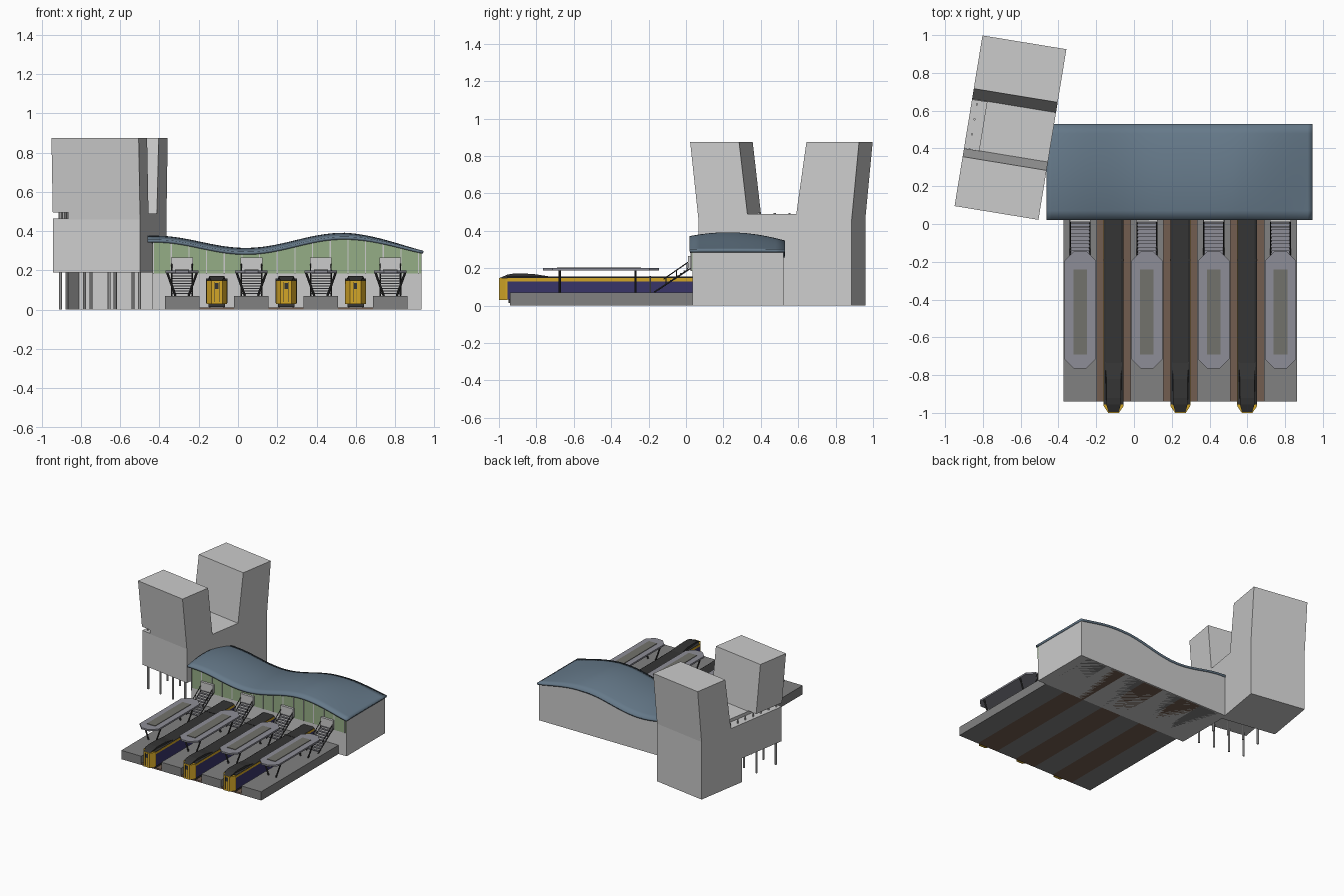
import bpy, bmesh, math
from mathutils import Matrix, Vector

if "Cube" in bpy.data.objects:
    bpy.data.objects.remove(bpy.data.objects["Cube"])


def material(name, r, g, b):
    m = bpy.data.materials.new(name)
    m.diffuse_color = (r, g, b, 1)
    m.use_nodes = True
    m.node_tree.nodes["Principled BSDF"].inputs["Base Color"].default_value = m.diffuse_color
    return m


BLUE_ROOF = material("slate_blue", 0.13, 0.19, 0.25)
GLASS = material("green_glass", 0.30, 0.42, 0.24)
YELLOW = material("train_yellow", 0.65, 0.38, 0.02)
NAVY = material("train_navy", 0.04, 0.035, 0.14)
DARK = material("dark_metal", 0.035, 0.035, 0.035)
PAVING = material("paving", 0.22, 0.22, 0.22)
BALLAST = material("ballast", 0.17, 0.11, 0.08)
CANOPY = material("canopy_grey", 0.27, 0.27, 0.31)
SKYLIGHT = material("skylight", 0.17, 0.17, 0.15)


def finish(name, bm, mat=None, matrix=None):
    bmesh.ops.recalc_face_normals(bm, faces=bm.faces)
    if matrix is not None:
        bm.transform(matrix)
    me = bpy.data.meshes.new(name)
    bm.to_mesh(me)
    bm.free()
    if mat:
        me.materials.append(mat)
    ob = bpy.data.objects.new(name, me)
    bpy.context.collection.objects.link(ob)
    return ob


def prism(name, pts, axis, a, b, mat=None, matrix=None):
    """Extrude a 2D outline along an axis from a to b."""
    place = {'x': lambda p, t: (t, p[0], p[1]),
             'y': lambda p, t: (p[0], t, p[1]),
             'z': lambda p, t: (p[0], p[1], t)}[axis]
    bm = bmesh.new()
    lo = [bm.verts.new(place(p, a)) for p in pts]
    hi = [bm.verts.new(place(p, b)) for p in pts]
    bm.faces.new(lo)
    bm.faces.new(hi)
    n = len(pts)
    for i in range(n):
        j = (i + 1) % n
        bm.faces.new((lo[i], lo[j], hi[j], hi[i]))
    return finish(name, bm, mat, matrix)


def box(name, x0, x1, y0, y1, z0, z1, mat=None, matrix=None):
    return prism(name, [(x0, y0), (x1, y0), (x1, y1), (x0, y1)], 'z', z0, z1, mat, matrix)


def rod(name, p, q, r, mat=None, matrix=None, sides=8):
    p, q = Vector(p), Vector(q)
    d = q - p
    m = Matrix.Translation((p + q) / 2) @ d.to_track_quat('Z', 'Y').to_matrix().to_4x4()
    bm = bmesh.new()
    bmesh.ops.create_cone(bm, cap_ends=True, segments=sides, radius1=r, radius2=r,
                          depth=d.length, matrix=m)
    return finish(name, bm, mat, matrix)


# Twin-topped tower, turned slightly from the station
T = Matrix.Translation((-0.95, 0.095, 0)) @ Matrix.Rotation(math.radians(-9.3), 4, 'Z')
side = [(.045, .19), (.455, .19), (.455, 0), (.875, 0), (.875, .46), (.915, .875),
        (.63, .875), (.575, .49), (.31, .49), (.265, .875), (0, .875), (.045, .46)]
tower = prism("tower", side, 'x', 0, .45, None, T)
cutter = box("slot_cutter", -.05, .08, -.05, .57, .465, .495, None, T)
cutter.hide_render = True
mod = tower.modifiers.new("slot", 'BOOLEAN')
mod.operation, mod.solver, mod.object = 'DIFFERENCE', 'EXACT', cutter
bpy.context.view_layer.objects.active = tower
bpy.ops.object.modifier_apply(modifier=mod.name)
bpy.data.objects.remove(cutter)

# Undercroft stays open toward the front piles
bm = bmesh.new()
bm.from_mesh(tower.data)
gone = [f for f in bm.faces if f.normal.y < -.9 and f.calc_center_median().z < .15]
bmesh.ops.delete(bm, geom=gone, context='FACES')
bm.to_mesh(tower.data)
bm.free()

# Piles under the front wing, and short posts in the slot
for i in range(4):
    for v in (.07, .27):
        u = .035 + .125 * i
        rod("tower_pile", (u, v, 0), (u, v, .19), .008, None, T)
for i in range(7):
    v = .07 + .08 * i
    rod("slot_post", (.03, v, .465), (.03, v, .495), .006, None, T)
    if v < .3:
        rod("slot_post", (.06, v, .465), (.06, v, .495), .006, None, T)

# Wavy roof: a cosine curve along x, gently arched across y
KEYS = [(-.42, .357), (.04, .295), (.54, .372), (1.15, .275)]


def wave(x):
    x = max(x, KEYS[0][0])
    for (x0, z0), (x1, z1) in zip(KEYS, KEYS[1:]):
        if x <= x1:
            return z0 + (z1 - z0) * (.5 - .5 * math.cos(math.pi * (x - x0) / (x1 - x0)))


def arch(x, t):
    fade = min(1, max(0, (.945 - x) / .4))
    return (.1 * t - .125 * t * t) * fade


NX, NY = 56, 10
bm = bmesh.new()
grid = []
for i in range(NX + 1):
    x = -.462 + 1.407 * i / NX
    grid.append([bm.verts.new((x, .02 + .51 * j / NY, wave(x) + arch(x, j / NY)))
                 for j in range(NY + 1)])
for i in range(NX):
    for j in range(NY):
        bm.faces.new((grid[i][j], grid[i + 1][j], grid[i + 1][j + 1], grid[i][j + 1]))
roof = finish("wavy_roof", bm, BLUE_ROOF)
if roof.data.polygons[0].normal.z < 0:
    roof.data.flip_normals()
sol = roof.modifiers.new("thickness", 'SOLIDIFY')
sol.thickness, sol.offset = .015, -1
bpy.context.view_layer.objects.active = roof
roof.select_set(True)
bpy.ops.object.shade_smooth_by_angle()
roof.select_set(False)

# Station hall, its top following the roof
xs = [-.435 + 1.37 * i / 40 for i in range(41)]
top = [(x, wave(x) - .012) for x in reversed(xs)]
hall = prism("station_hall", [(xs[0], 0), (xs[-1], 0)] + top, 'y', .035, .52)
for v in hall.data.vertices:
    if v.co.y > .5 and v.co.z > .1:
        v.co.z += arch(v.co.x, 1)

# Green glazed band with mullions
prism("glazed_front", [(xs[0], .185), (xs[-1], .185)] + top, 'y', .029, .036, GLASS)
for i in range(16):
    x = -.43 + .09 * i
    box("mullion", x - .003, x + .003, .025, .031, .185, wave(x) - .012)


def platform(c):
    box("platform", c - .088, c + .088, -.94, .51, 0, .07, PAVING)
    # Canopy with chamfered ends and a skylight strip
    y0, y1, w, k = -.765, -.145, .083, .05
    plan = [(c - w + k, y0), (c + w - k, y0), (c + w, y0 + k), (c + w, y1 - k),
            (c + w - k, y1), (c - w + k, y1), (c - w, y1 - k), (c - w, y0 + k)]
    prism("canopy", plan, 'z', .187, .2, CANOPY)
    box("canopy_skylight", c - .036, c + .036, -.69, -.24, .199, .204, SKYLIGHT)
    for y in (-.675, -.27):
        for s in (-1, 1):
            rod("canopy_leg", (c + s * .033, y, .07), (c + s * .076, y, .19), .006, DARK)
    # Open stair up to the hall door
    for i in range(10):
        t = i / 9
        y, z = -.16 + .165 * t, .08 + .115 * t
        box("stair_tread", c - .05, c + .05, y, y + .017, z, z + .005, CANOPY)
    for s in (-1, 1):
        x = c + s * .052
        rod("stair_stringer", (x, -.17, .072), (x, .025, .2), .004, DARK)
        rod("stair_rail", (x, -.12, .142), (x, .02, .238), .003, DARK)
        for t in (.1, .5, .9):
            y, z = -.12 + .14 * t, .142 + .096 * t
            rod("rail_post", (x, y, z - .037), (x, y, z), .0025, DARK)
    box("stair_door", c - .055, c + .055, .01, .036, .195, .265)


def train(c):
    box("track_bed", c - .09, c + .09, -.94, .51, 0, .012, BALLAST)
    for s in (-1, 1):
        box("rail", c + s * .036 - .004, c + s * .036 + .004, -.94, .035, .012, .02, DARK)
    w = .052
    box("bogies", c - .042, c + .042, -.95, .03, .015, .035, DARK)
    box("train_body", c - w, c + w, -.96, .034, .033, .13, NAVY)
    box("train_stripe", c - w - .001, c + w + .001, -.96, .034, .13, .148, YELLOW)
    nose = [(c - .028, -1), (c + .028, -1), (c + w, -.965), (c + w + .001, -.955),
            (c - w - .001, -.955), (c - w, -.965)]
    prism("train_nose", nose, 'z', .03, .148, YELLOW)
    arc = [(c - w, .146), (c + w, .146), (c + w, .15), (c + .04, .157),
           (c - .04, .157), (c - w, .15)]
    prism("train_roof", arc, 'y', -.955, .034, DARK)
    # Raised cab fairing, narrowed toward the nose
    hump = [(-.998, .147), (-.955, .166), (-.92, .172), (-.82, .17), (-.73, .156), (-.73, .147)]
    cab = prism("cab_fairing", hump, 'x', c - .045, c + .045, DARK)
    for v in cab.data.vertices:
        f = .6 if v.co.y < -.98 else (.85 if v.co.z > .16 else 1)
        v.co.x = c + (v.co.x - c) * f
    box("cab_door_seam", c - .013, c - .011, -1.001, -.999, .04, .14, DARK)
    box("cab_door_seam", c + .011, c + .013, -1.001, -.999, .04, .14, DARK)
    box("cab_window", c - .008, c + .008, -1.001, -.999, .105, .135, DARK)
    # Joint between carriages
    box("carriage_joint", c - w - .002, c + w + .002, -.194, -.188, .035, .159, DARK)


# Four platforms with three trains between them
for i in range(4):
    platform(-.285 + .3535 * i)
for i in range(3):
    train(-.108 + .3535 * i)
